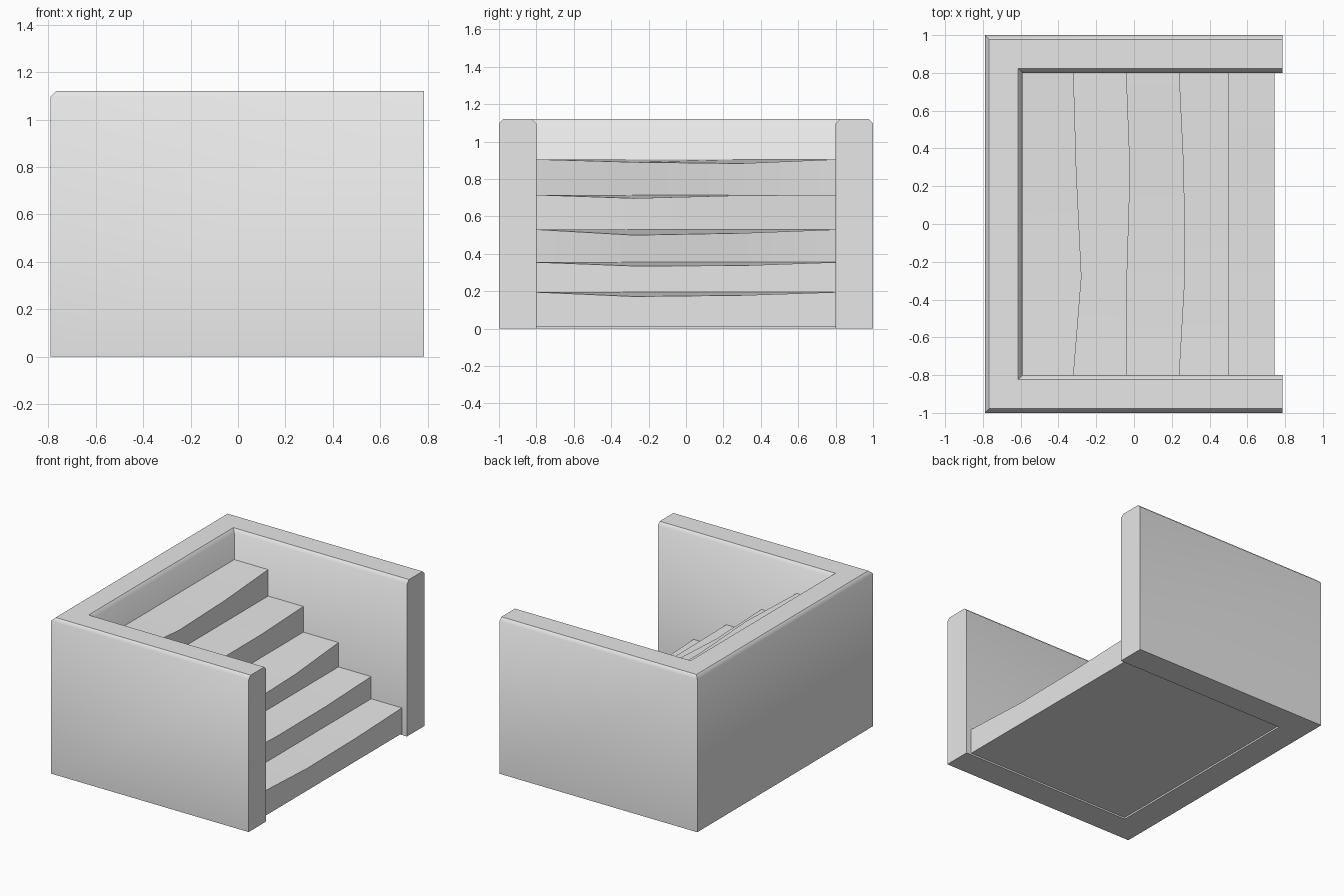
import bpy
import bmesh
import math

cube = bpy.data.objects.get("Cube")
if cube:
    bpy.data.objects.remove(cube, do_unlink=True)

stone = bpy.data.materials.new("plain_grey")
stone.use_nodes = True
GREY = (0.8, 0.8, 0.8, 1)
stone.diffuse_color = GREY
stone.node_tree.nodes["Principled BSDF"].inputs["Base Color"].default_value = GREY


def loft(name, sections, crisp_top):
    """Skin matching closed sections, cap both ends and mark the hard edges."""
    bm = bmesh.new()
    rings = [[bm.verts.new(p) for p in ring] for ring in sections]
    for a, b in zip(rings, rings[1:]):
        for i in range(len(a)):
            j = (i + 1) % len(a)
            bm.faces.new((a[i], a[j], b[j], b[i]))
    bm.faces.new(rings[0])
    bm.faces.new(rings[-1])
    bmesh.ops.recalc_face_normals(bm, faces=bm.faces)
    bm.normal_update()
    for f in bm.faces:
        f.smooth = True
    for e in bm.edges:
        level = any(f.normal.z > 0.99 for f in e.link_faces)
        hard = e.calc_face_angle(0) > math.radians(50)
        tilted = e.calc_face_angle(0) > math.radians(20)
        e.smooth = not (hard or (crisp_top and level and tilted))
    mesh = bpy.data.meshes.new(name)
    bm.to_mesh(mesh)
    bm.free()
    mesh.materials.append(stone)
    obj = bpy.data.objects.new(name, mesh)
    bpy.context.collection.objects.link(obj)
    return obj


# U-shaped wall: a chamfered profile swept with mitred corners
BACK, FRONT, HEIGHT, THICK, CH = -0.79, 0.785, 1.12, 0.2, 0.023
profile = [(0, 0), (0, HEIGHT - CH), (CH, HEIGHT),
           (THICK - CH, HEIGHT), (THICK, HEIGHT - CH), (THICK, 0)]
stations = [(False, 1), (True, 1), (True, -1), (False, -1)]
loft("surrounding_wall",
     [[(BACK + t if corner else FRONT, side * (1 - t), z) for t, z in profile]
      for corner, side in stations], True)

# Worn stairs: front x, tread height, then (sag, bulge) at the two inner stations
steps = [
    (0.745, 0.195, (0.023, 0), (0.017, 0)),
    (0.50, 0.355, (0.02, 0), (0.018, 0)),
    (0.24, 0.53, (0.03, 0.03), (0.02, 0.025)),
    (-0.04, 0.715, (0.018, 0.003), (0.003, 0.02)),
    (-0.32, 0.905, (0.015, 0.042), (0.022, 0.015)),
]
BASE, REAR = 0.012, BACK + THICK


def stair_section(y, pick):
    points, below = [(REAR, y, BASE)], BASE
    for x, z, *wear in steps:
        sag, bulge = (0, 0) if pick is None else wear[pick]
        points += [(x, y, below), (x + bulge, y, z - sag)]
        below = z
    return points + [(REAR, y, below)]


loft("worn_stairs",
     [stair_section(y, pick) for y, pick in
      ((-0.8, None), (-0.28, 0), (0.28, 1), (0.8, None))], False)
